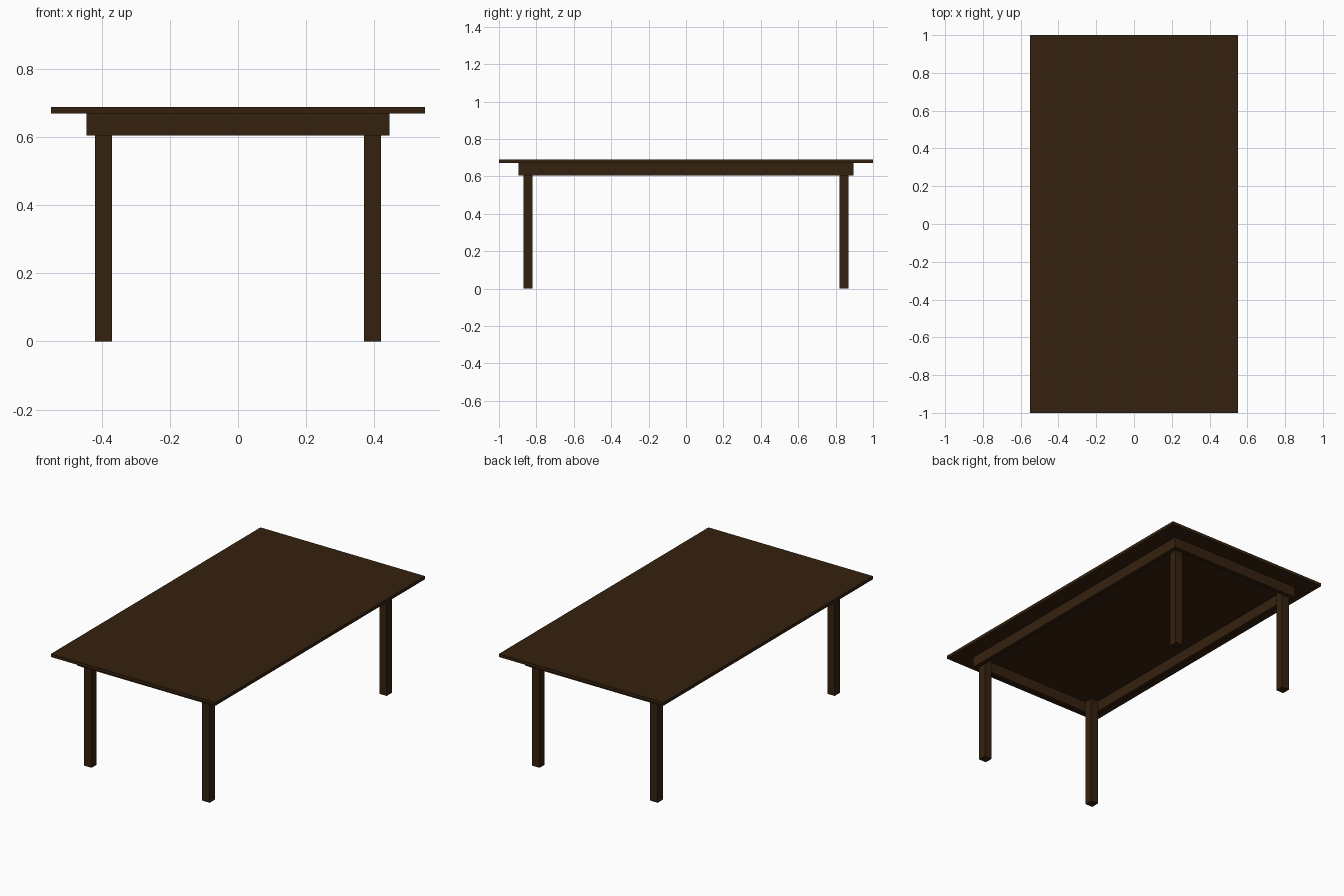
import bpy

if "Cube" in bpy.data.objects:
    bpy.data.objects.remove(bpy.data.objects["Cube"])

wood = bpy.data.materials.new("dark brown wood")
wood.diffuse_color = (0.035, 0.0152, 0.0045, 1)
wood.use_nodes = True
wood.node_tree.nodes["Principled BSDF"].inputs["Base Color"].default_value = wood.diffuse_color


def box(name, lo, hi):
    bpy.ops.mesh.primitive_cube_add(size=1, location=[(a + b) / 2 for a, b in zip(lo, hi)])
    ob = bpy.context.object
    ob.name = name
    ob.scale = [b - a for a, b in zip(lo, hi)]
    bpy.ops.object.transform_apply(location=False, rotation=False, scale=True)
    ob.data.materials.append(wood)
    return ob


TOP, UNDER, RAIL = 0.69, 0.671, 0.606   # heights: top surface, underside, apron bottom
AX, AY, T, LEG = 0.445, 0.895, 0.025, 0.05

# Table top
box("table_top", (-0.55, -1, UNDER), (0.55, 1, TOP))

# Long side aprons and the short end aprons between them
for side, s in (("left", -1), ("right", 1)):
    x = sorted((s * AX, s * (AX - T)))
    box(side + "_apron", (x[0], -AY, RAIL), (x[1], AY, UNDER))
for end, s in (("front", -1), ("back", 1)):
    y = sorted((s * AY, s * (AY - T)))
    box(end + "_apron", (T - AX, y[0], RAIL), (AX - T, y[1], UNDER))

# Legs tucked into the inner apron corners
for end, sy in (("front", -1), ("back", 1)):
    for side, sx in (("left", -1), ("right", 1)):
        x = sorted((sx * (AX - T), sx * (AX - T - LEG)))
        y = sorted((sy * (AY - T), sy * (AY - T - LEG)))
        box(f"{end}_{side}_leg", (x[0], y[0], 0), (x[1], y[1], UNDER))
